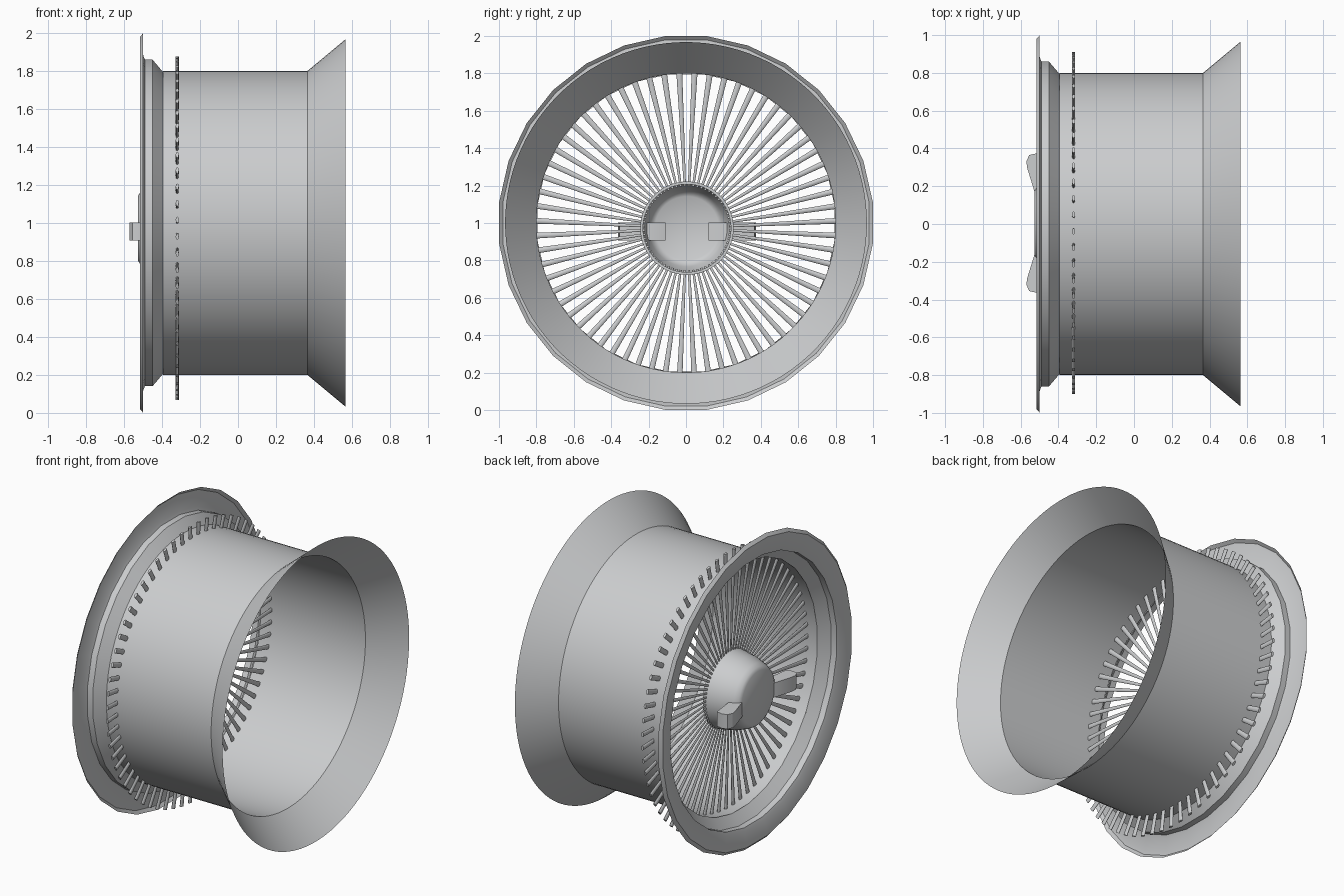
import bpy, bmesh, math
from mathutils import Matrix, Vector

cube = bpy.data.objects.get("Cube")
if cube:
    bpy.data.objects.remove(cube, do_unlink=True)

metal = bpy.data.materials.new("grey metal")
metal.use_nodes = True
colour = (0.6, 0.61, 0.62, 1)
metal.diffuse_color = colour
metal.node_tree.nodes["Principled BSDF"].inputs["Base Color"].default_value = colour

RIM_CENTRE = Vector((0, 0, 1))
HUB_CENTRE = Vector((0, 0.005, 0.972))


def finish(name, bm, location, angle=30):
    bmesh.ops.recalc_face_normals(bm, faces=bm.faces)
    mesh = bpy.data.meshes.new(name)
    bm.to_mesh(mesh)
    bm.free()
    mesh.materials.append(metal)
    obj = bpy.data.objects.new(name, mesh)
    obj.location = location
    bpy.context.collection.objects.link(obj)
    bpy.ops.object.select_all(action='DESELECT')
    obj.select_set(True)
    bpy.context.view_layer.objects.active = obj
    if angle:
        bpy.ops.object.shade_smooth_by_angle(angle=math.radians(angle))
    return obj


def revolve(name, profile, sides, location, angle=30):
    """Sweep (x, radius) points around the x axis."""
    bm = bmesh.new()
    rings = []
    for x, r in profile:
        if r == 0:
            rings.append([bm.verts.new((x, 0, 0))] * sides)
            continue
        ring = []
        for i in range(sides):
            a = 2 * math.pi * (i + 0.5) / sides
            ring.append(bm.verts.new((x, r * math.sin(a), r * math.cos(a))))
        rings.append(ring)
    for a, b in zip(rings, rings[1:]):
        for i in range(sides):
            j = (i + 1) % sides
            corners = [a[i], a[j], b[j], b[i]]
            bm.faces.new(list(dict.fromkeys(corners)))
    return finish(name, bm, location, angle)


# Barrel with the flared inner end
revolve("barrel", [(-0.395, 0.8), (0.365, 0.8), (0.565, 0.967)], 96, RIM_CENTRE)

# Stepped outer lip with a rolled edge
revolve("outer_flange", [(-0.395, 0.8), (-0.45, 0.865), (-0.49, 0.865),
                         (-0.498, 0.885), (-0.516, 0.965), (-0.517, 0.985),
                         (-0.5, 1.005)], 28, RIM_CENTRE, 35)

# Hollow tapered hub with a flat cap
revolve("hub", [(-0.30, 0.235), (-0.30, 0.25), (-0.34, 0.245), (-0.42, 0.23),
                (-0.49, 0.205), (-0.515, 0.19), (-0.527, 0.17), (-0.527, 0)],
        48, HUB_CENTRE, 35)

# Flattened tapering spokes, passing through the barrel wall
COUNT = 64
INNER, OUTER = 0.225, 0.905
bm = bmesh.new()
for i in range(COUNT):
    turn = Matrix.Rotation(2 * math.pi * (i + 0.5) / COUNT, 4, 'X')
    place = turn @ Matrix.Translation((-0.32, 0, (INNER + OUTER) / 2))
    bmesh.ops.create_cone(bm, cap_ends=True, segments=8, radius1=0.006, radius2=0.017,
                          depth=OUTER - INNER,
                          matrix=place @ Matrix.Diagonal((0.5, 1, 1, 1)))
finish("spokes", bm, HUB_CENTRE, 50)

# Two-winged centre nut: an (x, y) outline extruded upward and mirrored
WING = [(-0.48, 0.115), (-0.525, 0.16), (-0.565, 0.29), (-0.57, 0.325),
        (-0.555, 0.36), (-0.52, 0.368), (-0.48, 0.36), (-0.46, 0.2)]
for name, side in (("back_wing", 1), ("front_wing", -1)):
    bm = bmesh.new()
    face = bm.faces.new([bm.verts.new((x, side * y, -0.065)) for x, y in WING])
    result = bmesh.ops.extrude_face_region(bm, geom=[face])
    top = [v for v in result["geom"] if isinstance(v, bmesh.types.BMVert)]
    bmesh.ops.translate(bm, verts=top, vec=(0, 0, 0.095))
    finish(name, bm, HUB_CENTRE, 30)
